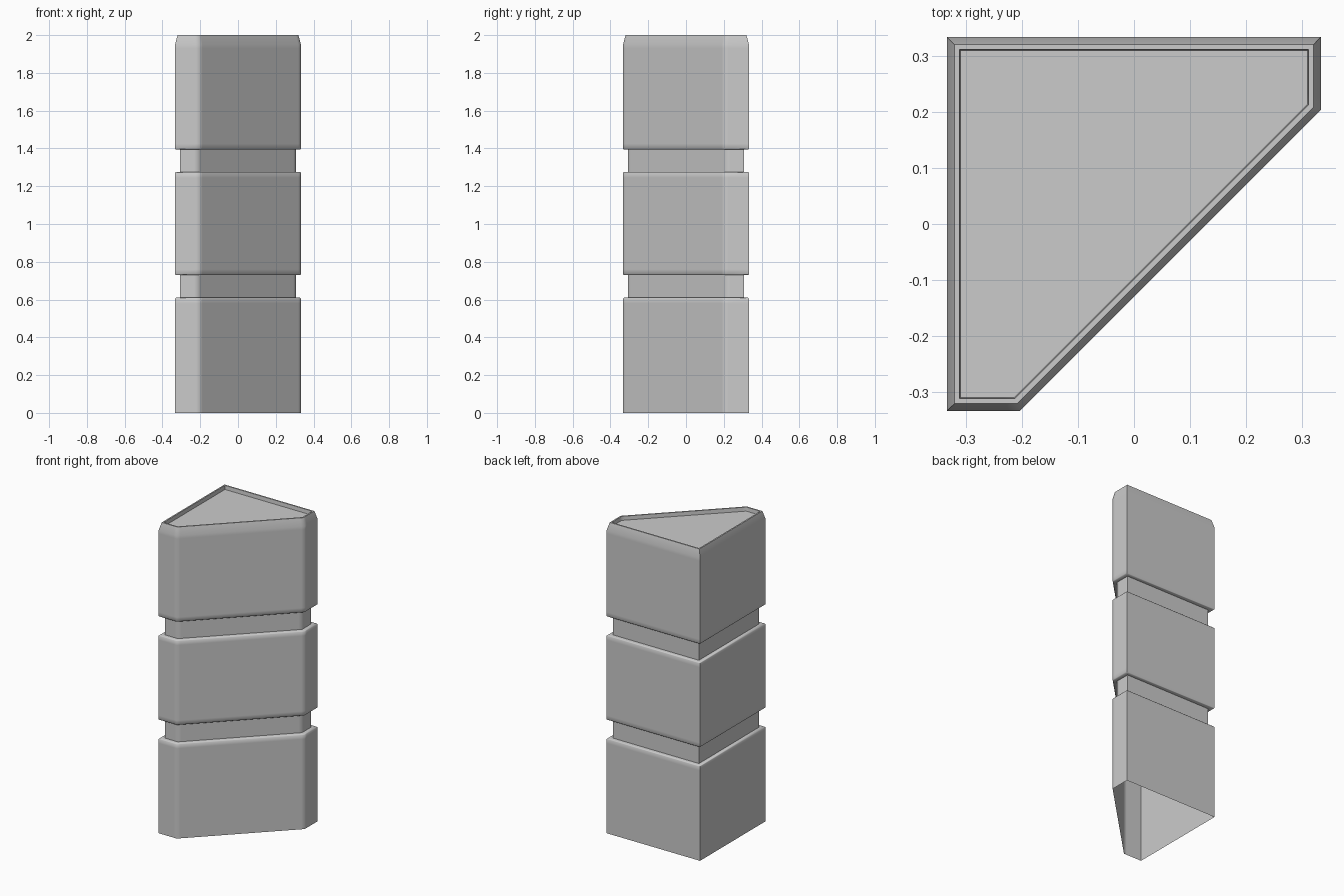
import bpy, bmesh

if "Cube" in bpy.data.objects:
    bpy.data.objects.remove(bpy.data.objects["Cube"])

H = 0.333      # half width of the footprint
DIAG = 0.13    # x - y along the diagonal face
SUP = 0.02     # support points beside the blunt corners


def ring_points(inset):
    """Corner-cut footprint, shrunk evenly by inset (counter-clockwise)."""
    h = H - inset
    c = DIAG - inset * 2 ** 0.5
    a = c - h           # x of the front blunt corner
    s = SUP * 0.707
    return [(-h, -h),
            (a - SUP, -h), (a, -h), (a + s, -h + s),
            (h - s, -a - s), (h, -a), (h, -a + SUP),
            (h, h), (-h, h)]


# Vertical profile: (inset, z) from the open bottom to the recessed top
GROOVE, B = 0.026, 0.004
profile = [(0, 0)]
for lo, hi in ((0.61, 0.73), (1.275, 1.395)):
    profile += [(0, lo - 0.03), (0, lo - B), (B, lo), (GROOVE, lo),
                (GROOVE, hi), (B, hi), (0, hi + B), (0, hi + 0.03)]
profile += [(0, 1.93), (0, 1.95), (0.013, 2.0), (0.022, 2.0), (0.024, 1.975)]

# Pillar shell, stacked rings joined by quads
bm = bmesh.new()
rings = [[bm.verts.new((x, y, z)) for x, y in ring_points(i)] for i, z in profile]
n = len(rings[0])
for r0, r1 in zip(rings, rings[1:]):
    for k in range(n):
        m = (k + 1) % n
        bm.faces.new((r0[k], r0[m], r1[m], r1[k]))

# Sunken top panel
bm.faces.new(rings[-1])

mesh = bpy.data.meshes.new("corner_pillar")
bm.to_mesh(mesh)
bm.free()
pillar = bpy.data.objects.new("corner_pillar", mesh)
bpy.context.collection.objects.link(pillar)

# Soft blunt corners, crisp square edges
bpy.context.view_layer.objects.active = pillar
pillar.select_set(True)
bpy.ops.object.shade_smooth_by_angle(angle=0.87)
